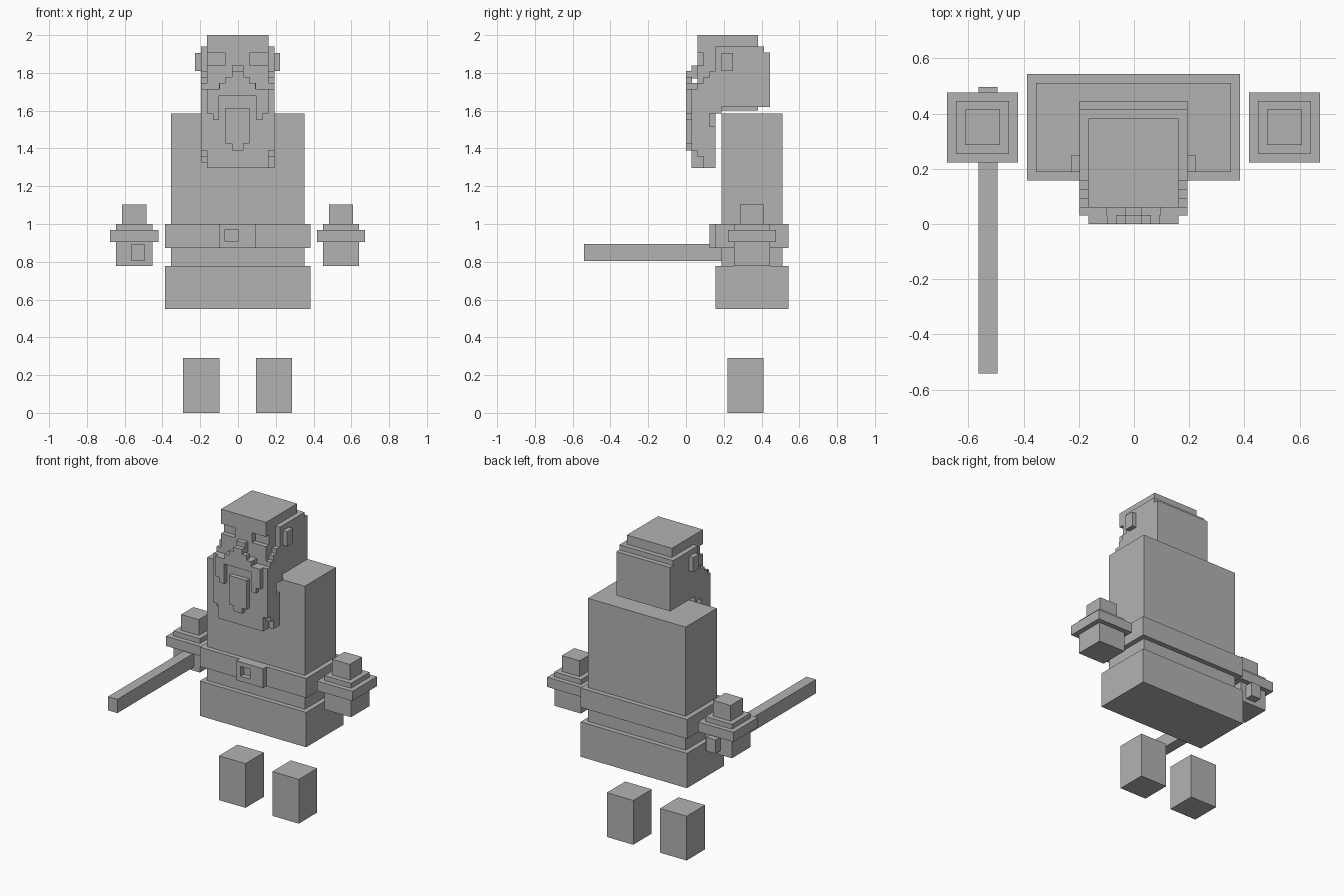
import bpy, bmesh

grey = bpy.data.materials.new("stone_grey")
grey.diffuse_color = (0.45, 0.45, 0.45, 1)


def make(name, bm):
    bmesh.ops.recalc_face_normals(bm, faces=bm.faces[:])
    me = bpy.data.meshes.new(name)
    bm.to_mesh(me)
    bm.free()
    me.materials.append(grey)
    ob = bpy.data.objects.new(name, me)
    bpy.context.collection.objects.link(ob)
    return ob


def box(name, x0, x1, y0, y1, z0, z1):
    bm = bmesh.new()
    bmesh.ops.create_cube(bm, size=1)
    for v in bm.verts:
        v.co = (x1 if v.co.x > 0 else x0, y1 if v.co.y > 0 else y0, z1 if v.co.z > 0 else z0)
    return make(name, bm)


def prism(name, outline, lo, hi, axis):
    """Extrude an outline along x (points are y, z) or y (points are x, z)."""
    bm = bmesh.new()
    vs = [bm.verts.new((lo, a, b) if axis == "x" else (a, lo, b)) for a, b in outline]
    face = bm.faces.new(vs)
    new = bmesh.ops.extrude_face_region(bm, geom=[face])["geom"]
    shift = (hi - lo, 0, 0) if axis == "x" else (0, hi - lo, 0)
    bmesh.ops.translate(bm, vec=shift, verts=[g for g in new if isinstance(g, bmesh.types.BMVert)])
    return make(name, bm)


# Body
box("skirt", -0.387, 0.384, 0.157, 0.543, 0.55, 0.778)
box("torso", -0.355, 0.352, 0.188, 0.511, 0.77, 1.584)
box("belt", -0.387, 0.384, 0.157, 0.543, 0.873, 1.0)

# Buckle frame with a small square opening
box("buckle_left", -0.1, -0.068, 0.124, 0.157, 0.873, 1.0)
box("buckle_right", 0.0, 0.096, 0.124, 0.157, 0.873, 1.0)
box("buckle_bottom", -0.068, 0.0, 0.124, 0.157, 0.873, 0.907)
box("buckle_top", -0.068, 0.0, 0.124, 0.157, 0.97, 1.0)

# Feet, hands, cuffs and arms on both sides
for side, s in (("left", -1), ("right", 1)):
    def pair(name, cx, half, y0, y1, z0, z1):
        c = s * cx - 0.002
        box(side + "_" + name, c - half, c + half, y0, y1, z0, z1)
    pair("foot", 0.193, 0.096, 0.219, 0.41, 0, 0.29)
    pair("hand", 0.547, 0.096, 0.254, 0.446, 0.778, 1.0)
    pair("cuff", 0.547, 0.128, 0.222, 0.477, 0.905, 0.968)
    pair("arm", 0.547, 0.064, 0.287, 0.414, 1.0, 1.103)
    pair("ear", 0.207, 0.018, 0.188, 0.25, 1.81, 1.905)

# Held stick
box("stick", -0.563, -0.495, -0.541, 0.497, 0.805, 0.895)

# Head: skull behind the eye sockets, then the face layer around them
L, R = -0.165, 0.161
box("skull", L, R, 0.092, 0.382, 1.6, 2.0)
box("brow", L, R, 0.06, 0.092, 1.905, 2.0)
box("nose_bridge", -0.065, 0.061, 0.06, 0.092, 1.84, 1.905)
box("cheeks", L, R, 0.06, 0.092, 1.6, 1.84)

# Hair and beard: stepped side profile across the whole width
hair = [(0.157, 1.94), (0.414, 1.94), (0.414, 1.907), (0.446, 1.907), (0.446, 1.62),
        (0.188, 1.62), (0.188, 1.584), (0.124, 1.584), (0.124, 1.515), (0.157, 1.515),
        (0.157, 1.325), (0.092, 1.325), (0.092, 1.357), (0.06, 1.357), (0.06, 1.39),
        (0.03, 1.39), (0.03, 1.715), (0.06, 1.715), (0.06, 1.747), (0.092, 1.747),
        (0.092, 1.778), (0.124, 1.778), (0.124, 1.81), (0.157, 1.81)]
prism("hair_and_beard", hair, -0.197, 0.193, "x")
box("beard_middle", L, R, 0.03, 0.157, 1.297, 1.584)
box("beard_tip", 0.128, 0.193, 0.092, 0.157, 1.297, 1.33)

# Nose tip
box("nose", -0.033, 0.029, 0.03, 0.06, 1.77, 1.84)

# Moustache: stepped arch, mirrored about its centre
half = [(0.031, 1.81), (0.031, 1.778), (0.063, 1.778), (0.063, 1.747), (0.095, 1.747),
        (0.095, 1.715), (0.163, 1.715), (0.163, 1.584), (0.131, 1.584), (0.131, 1.55),
        (0.098, 1.55), (0.098, 1.68)]
arch = [(x - 0.002, z) for x, z in half] + [(-x - 0.002, z) for x, z in reversed(half)]
prism("moustache", arch, 0.0, 0.032, "y")
box("moustache_back", -0.1, 0.096, 0.03, 0.06, 1.7, 1.747)

# Hanging beard lock in the centre
lock = [(0.063, 1.615), (0.063, 1.425), (0.031, 1.425), (0.031, 1.39)]
lock_outline = [(x - 0.002, z) for x, z in lock] + [(-x - 0.002, z) for x, z in reversed(lock)]
prism("beard_lock", lock_outline, 0.0, 0.032, "y")
